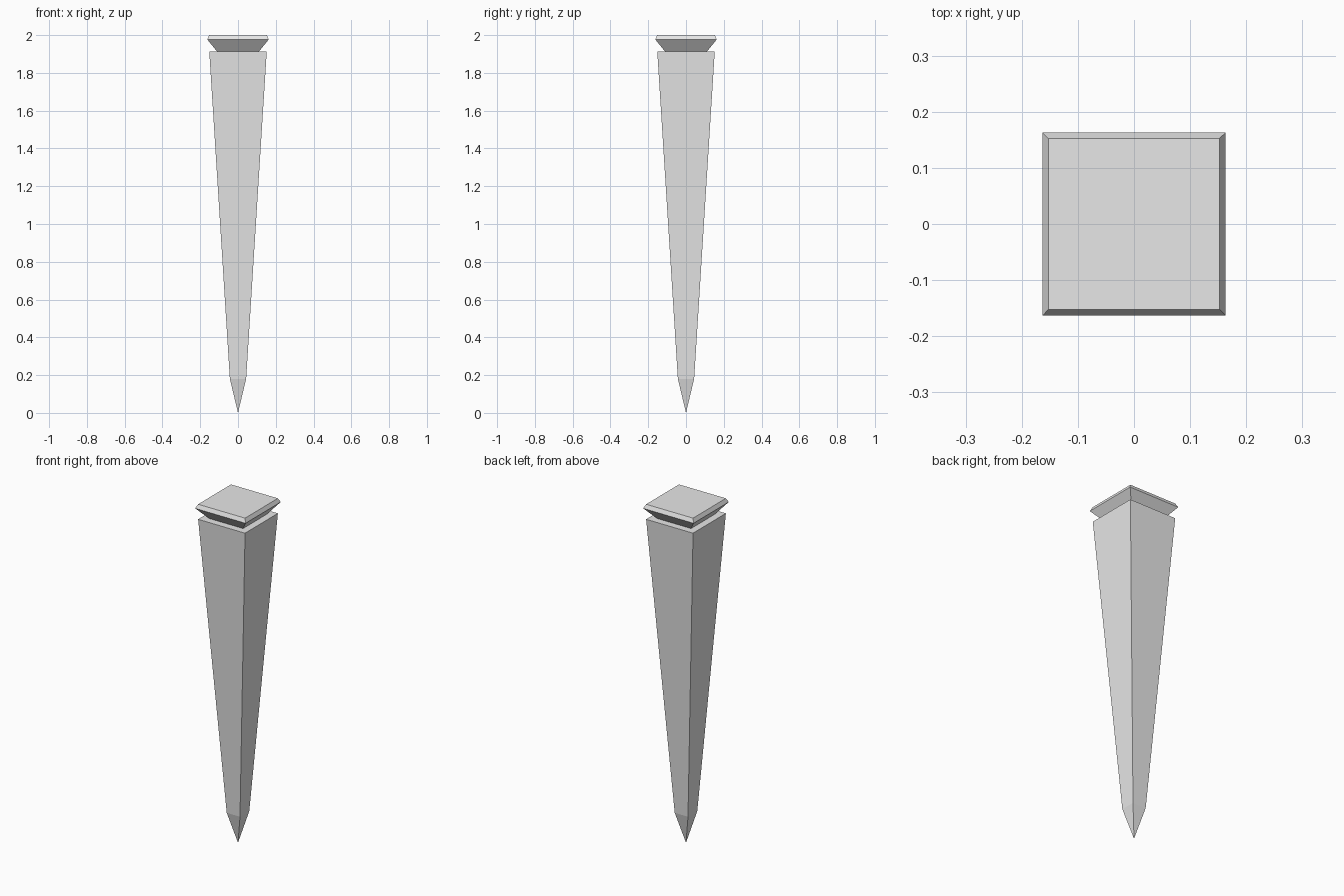
import bpy
import bmesh

if "Cube" in bpy.data.objects:
    bpy.data.objects.remove(bpy.data.objects["Cube"])

grey = bpy.data.materials.new("plain_grey")
grey.diffuse_color = (0.8, 0.8, 0.8, 1.0)
grey.use_nodes = True
grey.node_tree.nodes["Principled BSDF"].inputs["Base Color"].default_value = grey.diffuse_color


def square_loft(name, profile):
    """Stack square sections given as (half width, height), bottom to top."""
    bm = bmesh.new()
    rings = []
    for h, z in profile:
        if h == 0:
            rings.append([bm.verts.new((0, 0, z))])
        else:
            rings.append([bm.verts.new((sx * h, sy * h, z))
                          for sx, sy in ((-1, -1), (1, -1), (1, 1), (-1, 1))])
    for low, high in zip(rings, rings[1:]):
        for i in range(4):
            j = (i + 1) % 4
            if len(low) == 1:
                bm.faces.new((low[0], high[j], high[i]))
            else:
                bm.faces.new((low[i], low[j], high[j], high[i]))
    # Close the flat ends
    for ring in (rings[0], rings[-1]):
        if len(ring) == 4:
            bm.faces.new(ring)
    bmesh.ops.recalc_face_normals(bm, faces=bm.faces[:])
    mesh = bpy.data.meshes.new(name)
    bm.to_mesh(mesh)
    bm.free()
    mesh.materials.append(grey)
    obj = bpy.data.objects.new(name, mesh)
    bpy.context.collection.objects.link(obj)
    return obj


# Tapered shaft with a pointed tip
square_loft("spike_shaft", [(0, 0), (0.043, 0.18), (0.152, 1.912)])

# Flared head with a bevelled top edge
square_loft("spike_head", [(0.11, 1.912), (0.163, 1.977), (0.152, 2.0)])
